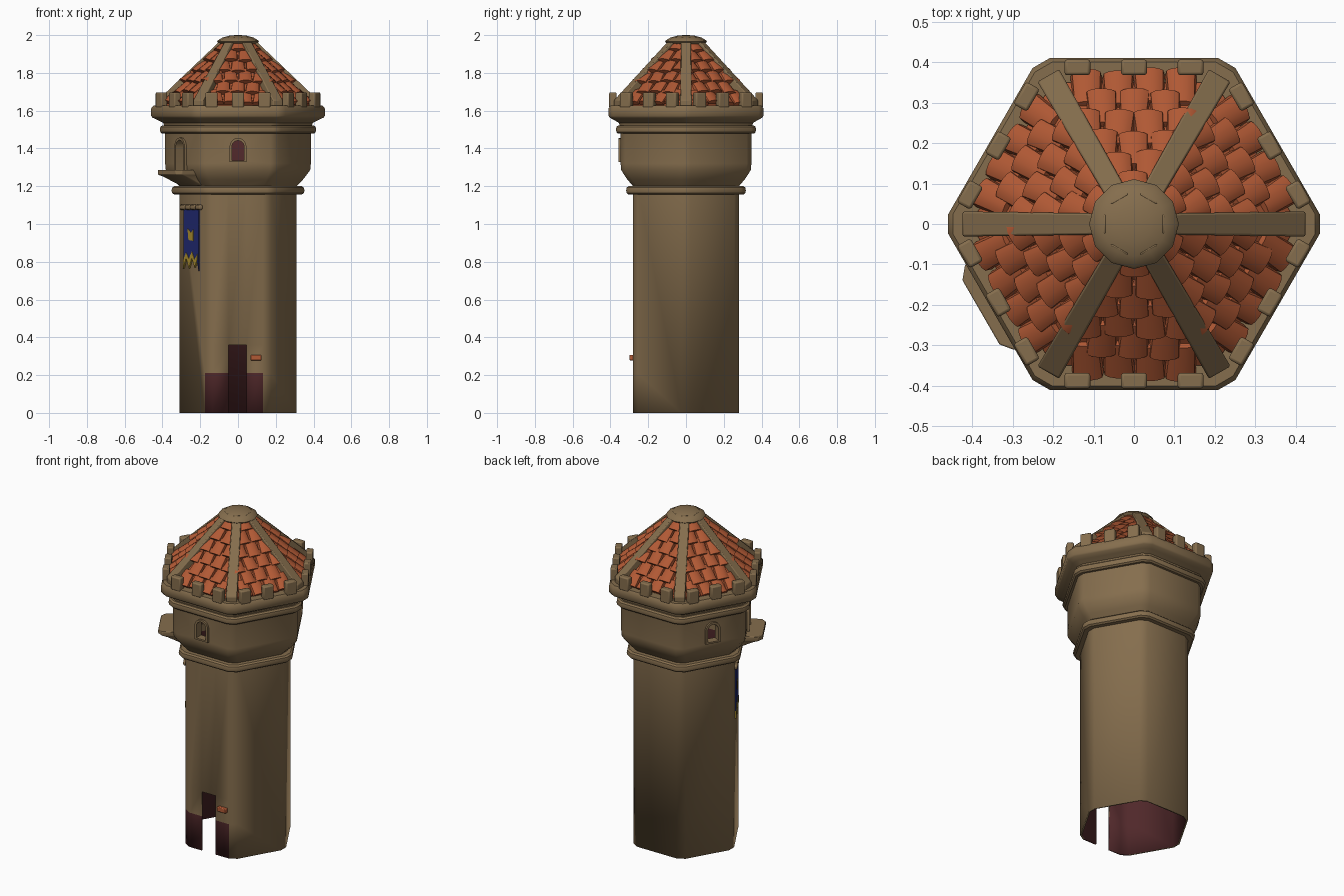
import bpy, bmesh, math, random
from mathutils import Matrix, Vector

if "Cube" in bpy.data.objects:
    bpy.data.objects.remove(bpy.data.objects["Cube"])

random.seed(4)
T30 = math.tan(math.radians(30))


def material(name, rgb):
    m = bpy.data.materials.new(name)
    m.diffuse_color = (*rgb, 1)
    m.use_nodes = True
    m.node_tree.nodes["Principled BSDF"].inputs["Base Color"].default_value = m.diffuse_color
    return m


STONE = material("tan stone", (0.235, 0.155, 0.075))
DARK = material("dark red interior", (0.080, 0.021, 0.023))
TILE = material("orange clay", (0.44, 0.10, 0.035))
BLUE = material("banner blue", (0.016, 0.024, 0.17))
GOLD = material("banner gold", (0.42, 0.28, 0.03))


def side(angle):
    """Frame of a tower side: local x along the wall, y outward, z up."""
    return Matrix.Rotation(math.radians(angle - 90), 4, 'Z')


def add_loft(bm, rings, M=Matrix(), cap0=True, cap1=True, loop=False):
    vs = [[bm.verts.new(M @ Vector(p)) for p in r] for r in rings]
    n = len(vs[0])
    pairs = list(zip(vs, vs[1:])) + ([(vs[-1], vs[0])] if loop else [])
    for a, b in pairs:
        for i in range(n):
            bm.faces.new((a[i], a[(i + 1) % n], b[(i + 1) % n], b[i]))
    if cap0 and not loop:
        bm.faces.new(vs[0][::-1])
    if cap1 and not loop:
        bm.faces.new(vs[-1])


def finish(bm, name, mats, bevel=0):
    bmesh.ops.recalc_face_normals(bm, faces=bm.faces)
    me = bpy.data.meshes.new(name)
    bm.to_mesh(me)
    bm.free()
    ob = bpy.data.objects.new(name, me)
    bpy.context.collection.objects.link(ob)
    for m in mats:
        me.materials.append(m)
    if bevel:
        b = ob.modifiers.new("bevel", 'BEVEL')
        b.width, b.segments = bevel, 2
    return ob


def hexring(a, z, c=0.014):
    """Hexagon of apothem a with chamfered corners, points on the x axis."""
    r = a / math.cos(math.radians(30)) - c
    w = c * math.tan(math.radians(60))
    return [Matrix.Rotation(math.radians(60 * k), 3, 'Z') @ Vector((r, s * w, z))
            for k in range(6) for s in (-1, 1)] if a > 0.12 else \
           [Vector((a * math.cos(math.pi * k / 6), a * math.sin(math.pi * k / 6), z)) for k in range(12)]


def rings_of(profile):
    return [hexring(a, z) for a, z in profile]


def box(bm, M, x, y, z):
    add_loft(bm, [[(x[0], y[0], h), (x[1], y[0], h), (x[1], y[1], h), (x[0], y[1], h)] for h in z], M)


def plate(name, pts, y0, y1, mat, M):
    bm = bmesh.new()
    add_loft(bm, [[(x, y, z) for x, z in pts] for y in (y0, y1)], M)
    return finish(bm, name, [mat])


# Tower shell: hollow, open below, with doorway and dark door surround
bm = bmesh.new()
add_loft(bm, rings_of([(0.28, 0), (0.28, 1.2), (0.31, 1.235), (0.343, 1.285), (0.346, 1.32), (0.346, 1.5), (0.355, 1.535),
                       (0.38, 1.55), (0.404, 1.563), (0.41, 1.572), (0.41, 1.612), (0.4, 1.627)]), cap0=False)
bmesh.ops.recalc_face_normals(bm, faces=bm.faces)
for co, no in (((-0.05, 0, 0), (1, 0, 0)), ((0.045, 0, 0), (1, 0, 0)),
               ((0, 0, 0.21), (0, 0, 1)), ((0, 0, 0.36), (0, 0, 1))):
    front = [f for f in bm.faces if f.calc_center_median().y < -0.25
             and f.calc_center_median().z < 1.2 and abs(f.normal.z) < 0.1]
    geom = set(front)
    for f in front:
        geom.update(f.edges, f.verts)
    bmesh.ops.bisect_plane(bm, geom=list(geom), plane_co=co, plane_no=no)
gone = []
for f in bm.faces:
    c = f.calc_center_median()
    if c.y < -0.25 and -0.05 < c.x < 0.045 and c.z < 0.36:
        gone.append(f)
    elif c.y < -0.25 and -0.18 < c.x < 0.135 and c.z < 0.21:
        f.material_index = 1
bmesh.ops.delete(bm, geom=gone, context='FACES')
tower = finish(bm, "tower_shell", [STONE, DARK])
sol = tower.modifiers.new("wall", 'SOLIDIFY')
sol.thickness, sol.offset, sol.material_offset = 0.01, -1, 1

# Moulding rings
for name, a, z in (("lower_moulding", 0.317, 1.178), ("upper_moulding", 0.371, 1.5)):
    bm = bmesh.new()
    add_loft(bm, rings_of([(a - 0.05, z - 0.022), (a - 0.012, z - 0.022), (a - 0.003, z - 0.014), (a, z),
                           (a - 0.003, z + 0.014), (a - 0.012, z + 0.022), (a - 0.05, z + 0.022)]), loop=True)
    finish(bm, name, [STONE])


# Arched openings with stone frames
def arch(w, z0, z1):
    return [(w, z0)] + [(w * math.cos(math.pi * i / 8), z1 - w + w * math.sin(math.pi * i / 8))
                        for i in range(9)] + [(-w, z0)]


cut = bmesh.new()
for name, ang, w, z0, z1 in (("front_window", -90, 0.032, 1.337, 1.442),
                             ("back_window", 150, 0.032, 1.337, 1.442),
                             ("balcony_door", -150, 0.042, 1.28, 1.445)):
    M, bm = side(ang), bmesh.new()
    inner, outer = arch(w, z0, z1), arch(w + 0.013, z0 - 0.01, z1 + 0.013)
    add_loft(bm, [[(o[0], 0.358, o[1]), (i[0], 0.358, i[1]), (i[0], 0.31, i[1]), (o[0], 0.31, o[1])]
                  for i, o in zip(inner, outer)], M, loop=True)
    finish(bm, name + "_frame", [STONE])
    mid = arch(w + 0.005, z0 - 0.004, z1 + 0.005)
    add_loft(cut, [[(x, y, z) for x, z in mid] for y in (0.3, 0.4)], M)
cutter = finish(cut, "opening_cutter", [])
cutter.hide_render = True
cutter.hide_set(True)
bo = tower.modifiers.new("openings", 'BOOLEAN')
bo.object, bo.operation, bo.solver = cutter, 'DIFFERENCE', 'EXACT'

# Battlements
bm = bmesh.new()
for k in range(6):
    for x in (-0.14, 0, 0.14):
        box(bm, side(30 + 60 * k), (x - 0.032, x + 0.032), (0.368, 0.407), (1.615, 1.697))
finish(bm, "merlons", [STONE], 0.007)

# Roof: base, rows of barrel tiles, ribs and cap
SL = 1.1
th = math.atan(SL)
bm = bmesh.new()
add_loft(bm, rings_of([(0.35, 1.625), (0.35, 1.64), (0.08, 1.937)]))
finish(bm, "roof_base", [TILE])

bm = bmesh.new()
W = 0.078
for k in range(6):
    M = side(30 + 60 * k)
    for row in range(6):
        s0 = row * 0.075
        hw = (0.36 - s0 * math.cos(th)) * T30 - 0.03
        for j in range(-4, 5):
            t = (j + 0.5 * ((row + 1) % 2)) * W
            if abs(t) > hw:
                continue
            s1, lift, rings = s0 + random.uniform(-0.006, 0.006), random.uniform(0.010, 0.016), []
            tw = random.uniform(-0.004, 0.004)
            for s, r, h0, dt in ((s1, W / 2, lift, tw), (s1 + 0.1, W / 2 * 0.86, -0.006, -tw)):
                ring = []
                for i in range(8):
                    a = math.pi * i / 7
                    h = h0 + 0.018 * math.sin(a) - (0.012 if i in (0, 7) else 0)
                    ring.append((t + dt + r * math.cos(a), 0.362 - s * math.cos(th) + h * math.sin(th),
                                 1.63 + s * math.sin(th) + h * math.cos(th)))
                rings.append(ring)
            add_loft(bm, rings, M)
finish(bm, "roof_tiles", [TILE])

bm = bmesh.new()
for k in range(6):
    rings = []
    for r, w in ((0.424, 0.031), (0.07, 0.026)):
        z = 1.63 + (0.365 - r * 0.866) * SL + 0.028
        rings.append([(-w, r, z - 0.06), (w, r, z - 0.06), (w, r, z), (-w, r, z)])
    add_loft(bm, rings, side(60 * k))
finish(bm, "roof_ribs", [STONE], 0.005)

bm = bmesh.new()
add_loft(bm, rings_of([(0.065, 1.935), (0.1, 1.955), (0.111, 1.965), (0.106, 1.973),
                       (0.08, 1.988), (0.045, 1.997), (0.015, 2.0)]))
finish(bm, "roof_cap", [STONE])

# Balcony slab on a sloping corbel
FL = side(-150)
bm = bmesh.new()
rings = []
for z, w, d in ((1.205, 0.105, 0.31), (1.25, 0.115, 0.405), (1.262, 0.122, 0.437), (1.287, 0.122, 0.437)):
    rings.append([(w, 0.28, z), (w, d - 0.025, z), (w * 0.75, d, z),
                  (-w * 0.75, d, z), (-w, d - 0.025, z), (-w, 0.28, z)])
add_loft(bm, rings, FL)
finish(bm, "balcony", [STONE], 0.004)

# Banner: cloth, tattered gold hem, emblem and rod
plate("banner_cloth", [(-0.08, 1.08), (0.08, 1.08), (0.08, 0.80), (0.05, 0.83), (0.02, 0.79), (-0.01, 0.83),
                       (-0.04, 0.79), (-0.06, 0.81), (-0.08, 0.75)], 0.2805, 0.287, BLUE, FL)
plate("banner_hem", [(-0.066, 0.84), (-0.04, 0.81), (-0.01, 0.855), (0.02, 0.815), (0.05, 0.85), (0.08, 0.81),
                     (0.08, 0.765), (0.05, 0.82), (0.02, 0.765), (-0.01, 0.82), (-0.04, 0.77), (-0.066, 0.81)],
      0.281, 0.289, GOLD, FL)
plate("banner_emblem", [(-0.025, 0.97), (0.0, 0.955), (0.015, 0.965), (0.035, 0.975), (0.025, 0.915), (-0.025, 0.91)],
      0.282, 0.289, GOLD, FL)
bm = bmesh.new()
for i in range(4):
    x = -0.11 + i * 0.055
    box(bm, FL, (x, x + 0.056), (0.275, 0.297), (1.075, 1.102))
finish(bm, "banner_rod", [STONE], 0.009)

# Brick lamp plate beside the door
bm = bmesh.new()
box(bm, side(-90), (-0.125, -0.066), (0.275, 0.3), (0.278, 0.306))
finish(bm, "wall_brick", [TILE], 0.004)

# Smooth shading with sharp edges kept
for ob in bpy.context.scene.objects:
    if ob is not cutter:
        ob.select_set(True)
        bpy.context.view_layer.objects.active = ob
bpy.ops.object.shade_smooth_by_angle(angle=math.radians(35))
